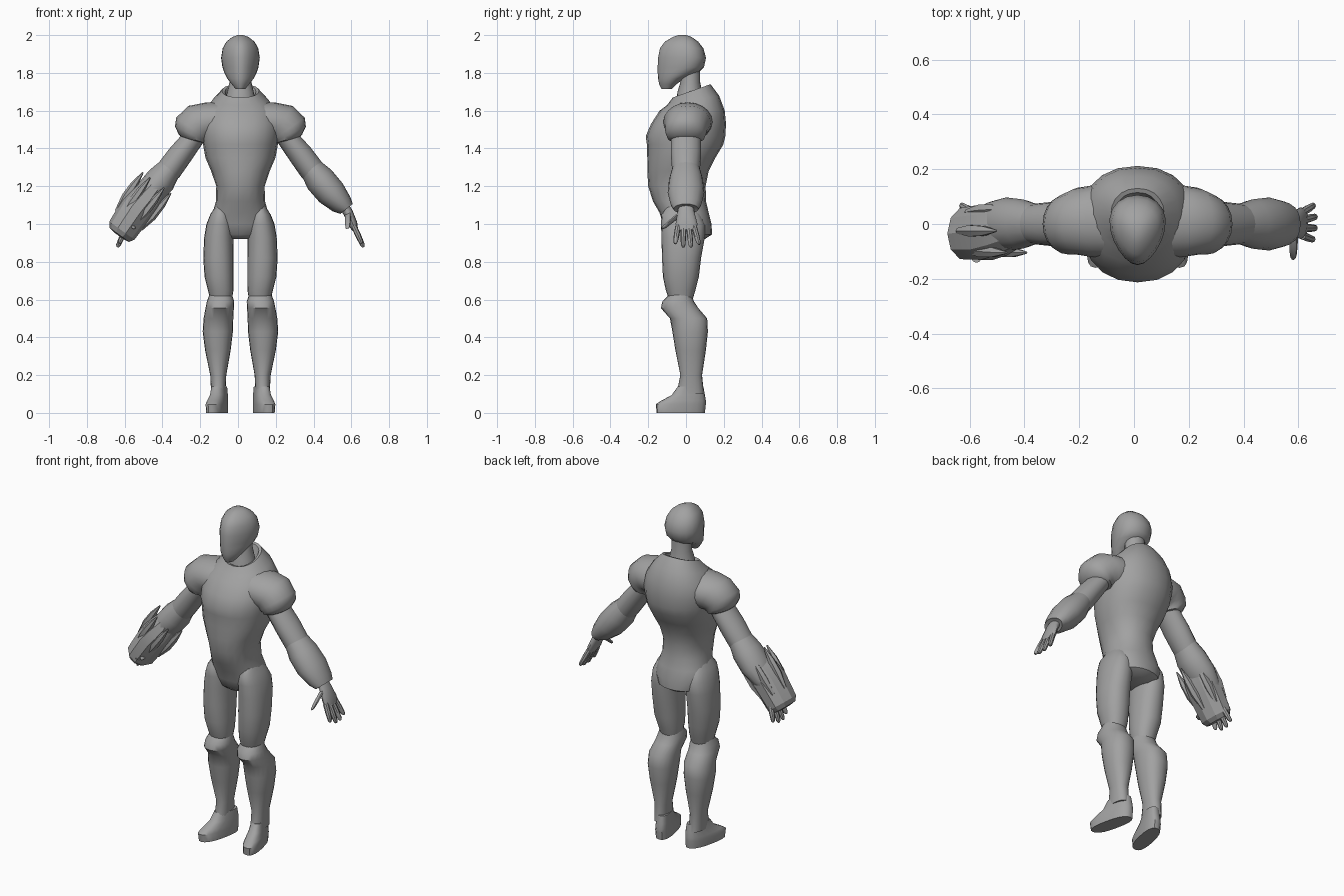
import bpy
import bmesh
import math
from mathutils import Vector

if "Cube" in bpy.data.objects:
    bpy.data.objects.remove(bpy.data.objects["Cube"])

CENTRE = 0.013  # body axis, shifted by the bulky gauntlet
SIDES = {"left": 1, "right": -1}

suit = bpy.data.materials.new("suit_grey")
suit.use_nodes = True
GREY = (0.36, 0.36, 0.36, 1)
suit.diffuse_color = GREY
suit.node_tree.nodes["Principled BSDF"].inputs["Base Color"].default_value = GREY


def spow(value, power):
    return math.copysign(abs(value) ** power, value)


def loft(name, rings, side=1, sharp=40):
    """Skin a list of point rings, cap both ends and place it on one side."""
    bm = bmesh.new()
    loops = []
    for ring in rings:
        loops.append([bm.verts.new((CENTRE + side * p.x, p.y, p.z)) for p in ring])
    count = len(loops[0])
    for low, high in zip(loops, loops[1:]):
        for i in range(count):
            j = (i + 1) % count
            bm.faces.new((low[i], low[j], high[j], high[i]))
    bm.faces.new(loops[0])
    bm.faces.new(loops[-1])
    bmesh.ops.recalc_face_normals(bm, faces=bm.faces)
    mesh = bpy.data.meshes.new(name)
    bm.to_mesh(mesh)
    bm.free()
    mesh.materials.append(suit)
    obj = bpy.data.objects.new(name, mesh)
    bpy.context.collection.objects.link(obj)
    bpy.ops.object.select_all(action="DESELECT")
    obj.select_set(True)
    bpy.context.view_layer.objects.active = obj
    bpy.ops.object.shade_smooth_by_angle(angle=math.radians(sharp))
    return obj


def angles(count):
    return [math.tau * i / count for i in range(count)]


def upright(name, rows, side=1, power=0.9, taper=0.0, yaw=0.0, count=20):
    """Rows: height, front y, back y, inner x, outer x, optional lean."""
    rings = []
    for z, front, back, inner, outer, *lean in rows:
        cx, cy = (inner + outer) / 2, (front + back) / 2
        rx, ry = (outer - inner) / 2, (back - front) / 2
        ring = []
        for t in angles(count):
            c, s = spow(math.cos(t), power), spow(math.sin(t), power)
            x = cx + rx * c * (1 + taper * s)
            y = cy + ry * s
            x -= math.tan(math.radians(yaw)) * y
            ring.append(Vector((x, y, z + (lean[0] * s if lean else 0))))
        rings.append(ring)
    return loft(name, rings, side)


def limb(name, rows, side, count=16, sharp=40):
    """Rows: x, y, z, in-plane radius, depth radius, tilt in degrees."""
    rings = []
    for x, y, z, r, depth, tilt in rows:
        a = math.radians(tilt)
        u = Vector((math.cos(a), 0, math.sin(a)))
        rings.append([Vector((x, y, z)) + u * r * math.cos(t)
                      + Vector((0, depth * math.sin(t), 0)) for t in angles(count)])
    return loft(name, rings, side, sharp)


def symmetric(rows):
    return [(z, front, back, -half, half, *lean) for z, front, back, half, *lean in rows]


# Head: egg-shaped helmet with a narrow face and a raised jaw line
upright("head", symmetric([
    (1.715, -.13, -.075, .025), (1.74, -.142, -.05, .045), (1.77, -.148, -.01, .068),
    (1.805, -.15, .07, .085), (1.83, -.15, .095, .093), (1.88, -.148, .106, .1),
    (1.93, -.138, .092, .092), (1.965, -.112, .065, .073), (1.99, -.07, .03, .042),
    (2, -.04, .0, .015)]), power=1, taper=0.25)
upright("neck", symmetric([
    (1.6, -.06, .1, .09), (1.7, -.045, .085, .07), (1.75, -.03, .075, .058),
    (1.84, -.03, .075, .056)]), power=1)

# Torso: raised collar, barrel chest, narrow deep waist and pelvis
upright("torso", symmetric([
    (.92, -.07, .1, .07), (.945, -.1, .138, .13), (1, -.122, .135, .16),
    (1.06, -.14, .12, .147), (1.12, -.175, .106, .13), (1.2, -.2, .104, .128),
    (1.28, -.205, .12, .155), (1.35, -.205, .155, .185), (1.42, -.207, .197, .198),
    (1.465, -.213, .208, .205), (1.53, -.185, .212, .21), (1.6, -.14, .205, .19),
    (1.655, -.1, .175, .15, .025), (1.705, -.07, .13, .098, .035),
    (1.7, -.055, .115, .082, .035), (1.66, -.04, .09, .07)]))

THIGH = [
    (.6, -.09, .035, .045, .16), (.65, -.107, .05, .037, .172),
    (.72, -.122, .068, .036, .19), (.82, -.127, .08, .036, .197),
    (.93, -.13, .1, .038, .192), (1, -.132, .1, .04, .18),
    (1.05, -.13, .075, .055, .16), (1.09, -.1, .04, .08, .135)]
SHIN = [
    (.1, -.05, .095, .08, .155), (.2, -.03, .085, .075, .16),
    (.33, -.056, .105, .052, .187), (.43, -.072, .116, .04, .2),
    (.5, -.085, .112, .038, .195), (.555, -.133, .065, .035, .185),
    (.59, -.125, .042, .033, .178), (.625, -.09, .03, .045, .165)]
FOOT = [
    (0, -.155, .1, .07, .165), (.045, -.16, .105, .07, .168),
    (.065, -.13, .105, .072, .165), (.095, -.075, .1, .075, .158),
    (.14, -.043, .092, .08, .155)]
SHOULDER = [
    (.12, .01, 1.545, .1, .13, 90), (.17, .01, 1.54, .104, .13, 80),
    (.22, .01, 1.53, .11, .122, 60), (.25, 0, 1.5, .11, .112, 35),
    (.262, 0, 1.475, .094, .106, 26), (.255, 0, 1.45, .075, .095, 18),
    (.25, 0, 1.44, .05, .07, 10)]
UPPER_ARM = [
    (.23, 0, 1.48, .055, .08, 30), (.32, 0, 1.365, .065, .08, 38),
    (.375, 0, 1.29, .067, .074, 39), (.41, 0, 1.25, .06, .07, 39)]
FOREARM = [
    (.365, 0, 1.305, .06, .07, 39), (.42, 0, 1.235, .08, .09, 39),
    (.48, 0, 1.165, .079, .097, 39), (.535, 0, 1.105, .06, .082, 39),
    (.562, 0, 1.08, .042, .066, 39), (.56, 0, 1.083, .03, .05, 39)]
PALM = [
    (.545, 0, 1.1, .026, .038, 35), (.57, 0, 1.06, .026, .045, 32),
    (.595, .003, 1, .025, .058, 25), (.61, .005, .965, .014, .05, 25)]


def finger(name, start, end, side, radius=0.015):
    """A tapered digit that ends in a blunt tip."""
    a, b = Vector(start), Vector(end)
    rows = []
    for f, scale in ((0, 1), (.5, 1), (.9, .8), (1, .4)):
        p = a.lerp(b, f)
        rows.append((*p, radius * scale, radius * scale, 25))
    limb(name, rows, side, count=8)


for label, side in SIDES.items():
    # Legs
    upright(label + "_thigh", THIGH, side)
    upright(label + "_shin", SHIN, side)
    upright(label + "_foot", FOOT, side, power=0.8, yaw=12)
    # Arms
    limb(label + "_shoulder", SHOULDER, side, count=20)
    limb(label + "_upper_arm", UPPER_ARM, side)
    limb(label + "_forearm", FOREARM, side)
    # Hands with fanned fingers
    limb(label + "_palm", PALM, side)
    for i, drop in enumerate((.895, .877, .877, .892)):
        spread = (i - 1.5) * 0.028
        finger(label + "_finger", (.6, spread, .99),
               (.652 - (drop - .877) / 2, spread * 1.5 + .006, drop), side)
    finger(label + "_thumb", (.57, -.03, 1.055), (.568, -.125, .975), side, 0.017)

# Armoured gauntlet sleeve around the right hand
limb("gauntlet_sleeve", [
    (.455, -.01, 1.195, .07, .085, 39), (.5, -.02, 1.14, .086, .1, 37),
    (.55, -.03, 1.08, .09, .106, 36), (.628, -.035, .965, .082, .098, 36),
    (.642, -.035, .943, .064, .08, 36), (.645, -.035, .938, .03, .04, 36)],
    SIDES["right"], count=10, sharp=25)

# Pointed fins around the sleeve
tilt = math.radians(37)
across = Vector((math.cos(tilt), 0, math.sin(tilt)))
along = Vector((math.sin(tilt), 0, -math.cos(tilt)))
middle = Vector((.52, -.025, 1.115))
for t in angles(6):
    outward = across * math.cos(t) + Vector((0, math.sin(t), 0))
    rows = []
    for travel, reach, size in ((-.13, .092, .004), (-.05, .09, .02),
                                (.03, .086, .024), (.12, .078, .012)):
        rows.append((*(middle + along * travel + outward * reach), size, size, 37))
    limb("gauntlet_fin", rows, SIDES["right"], count=6, sharp=20)

# Small round stud on the front of the sleeve
limb("gauntlet_stud", [(.588, y, .975, r, .006, 0) for y, r in ((-.1, .018),)]
     + [(.588, -.13, .975, .016, .01, 0), (.588, -.138, .975, .006, .003, 0)],
     SIDES["right"], count=10)
